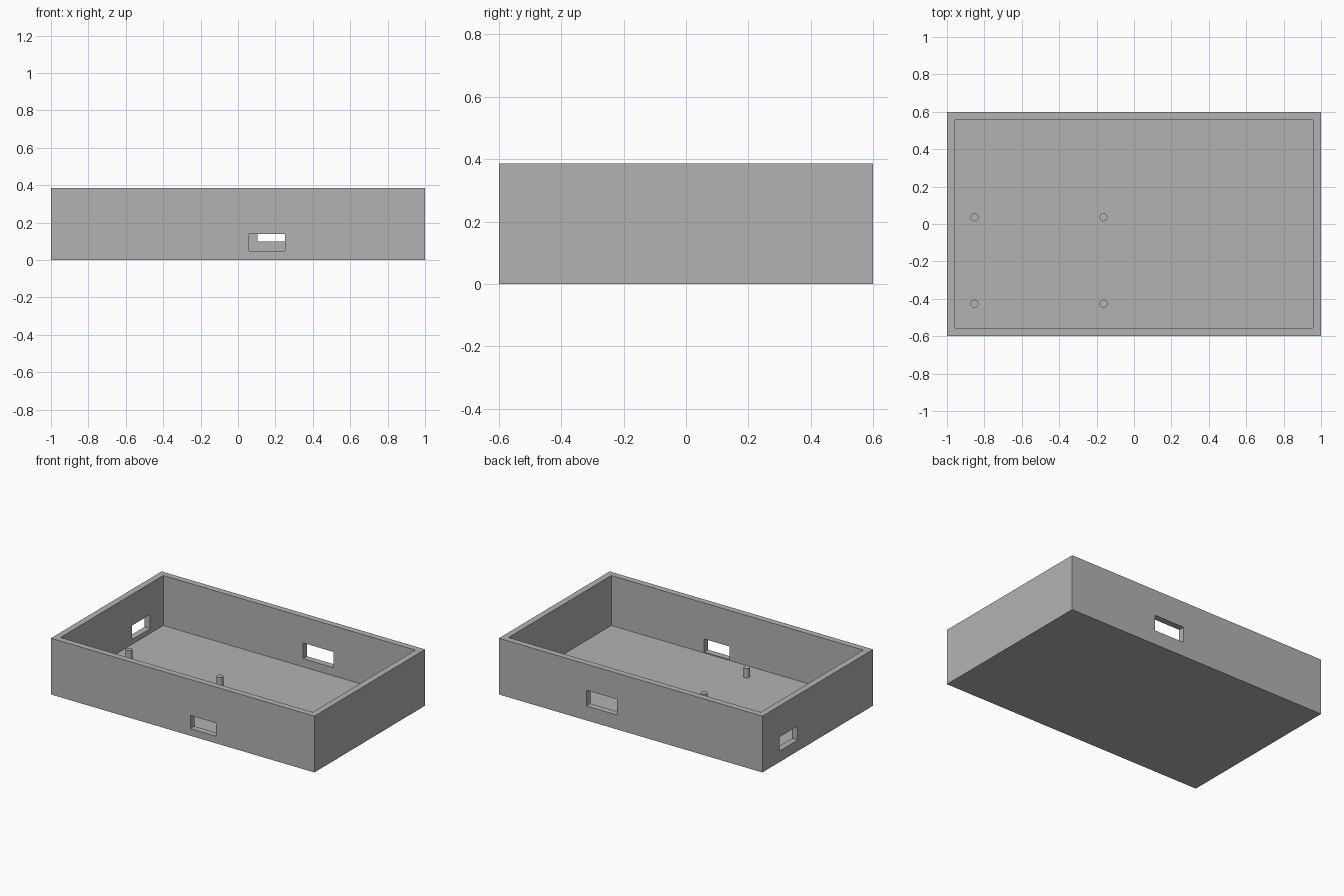
import bpy
import math

default = bpy.data.objects.get("Cube")
if default:
    bpy.data.objects.remove(default, do_unlink=True)

# Overall dimensions
HALF_X, HALF_Y, HEIGHT, WALL = 1.0, 0.6, 0.386, 0.043

grey = bpy.data.materials.new("plain grey")
grey.use_nodes = True
colour = (0.45, 0.45, 0.45, 1.0)
grey.diffuse_color = colour
grey.node_tree.nodes["Principled BSDF"].inputs["Base Color"].default_value = colour


def box(name, low, high):
    """Axis-aligned box between two corners."""
    centre = [(a + b) / 2 for a, b in zip(low, high)]
    bpy.ops.mesh.primitive_cube_add(size=1, location=centre)
    obj = bpy.context.object
    obj.name = name
    obj.scale = [b - a for a, b in zip(low, high)]
    bpy.ops.object.transform_apply(location=True, rotation=False, scale=True)
    obj.data.materials.append(grey)
    return obj


def cut(target, name, low, high):
    """Subtract a box from the target, then discard the cutter."""
    cutter = box(name, low, high)
    cutter.hide_render = True
    mod = target.modifiers.new(name, "BOOLEAN")
    mod.operation = "DIFFERENCE"
    mod.solver = "EXACT"
    mod.object = cutter
    bpy.context.view_layer.objects.active = target
    bpy.ops.object.modifier_apply(modifier=mod.name)
    bpy.data.objects.remove(cutter, do_unlink=True)


# Open tray
tray = box("enclosure_tray", (-HALF_X, -HALF_Y, 0), (HALF_X, HALF_Y, HEIGHT))
cut(tray, "cavity", (WALL - HALF_X, WALL - HALF_Y, WALL),
    (HALF_X - WALL, HALF_Y - WALL, HEIGHT + 0.1))

# Port openings through the front, back and side walls
reach = 2 * WALL
cut(tray, "front_port", (0.06, -HALF_Y - reach, 0.049), (0.252, -HALF_Y + reach, 0.139))
cut(tray, "back_port", (0.104, HALF_Y - reach, 0.099), (0.336, HALF_Y + reach, 0.207))
cut(tray, "side_port", (-HALF_X - reach, 0.217, 0.076), (-HALF_X + reach, 0.415, 0.172))

# Four mounting posts on the floor
POST_TOP, POST_BASE = 0.107, WALL - 0.01
for side, x in (("right", -0.853), ("left", -0.163)):
    for end, y in (("front", -0.426), ("back", 0.036)):
        bpy.ops.mesh.primitive_cylinder_add(
            vertices=32, radius=0.0215, depth=POST_TOP - POST_BASE,
            location=(x, y, (POST_TOP + POST_BASE) / 2))
        post = bpy.context.object
        post.name = f"mounting_post_{end}_{side}"
        post.data.materials.append(grey)
        bpy.ops.object.shade_smooth_by_angle(angle=math.radians(30))
